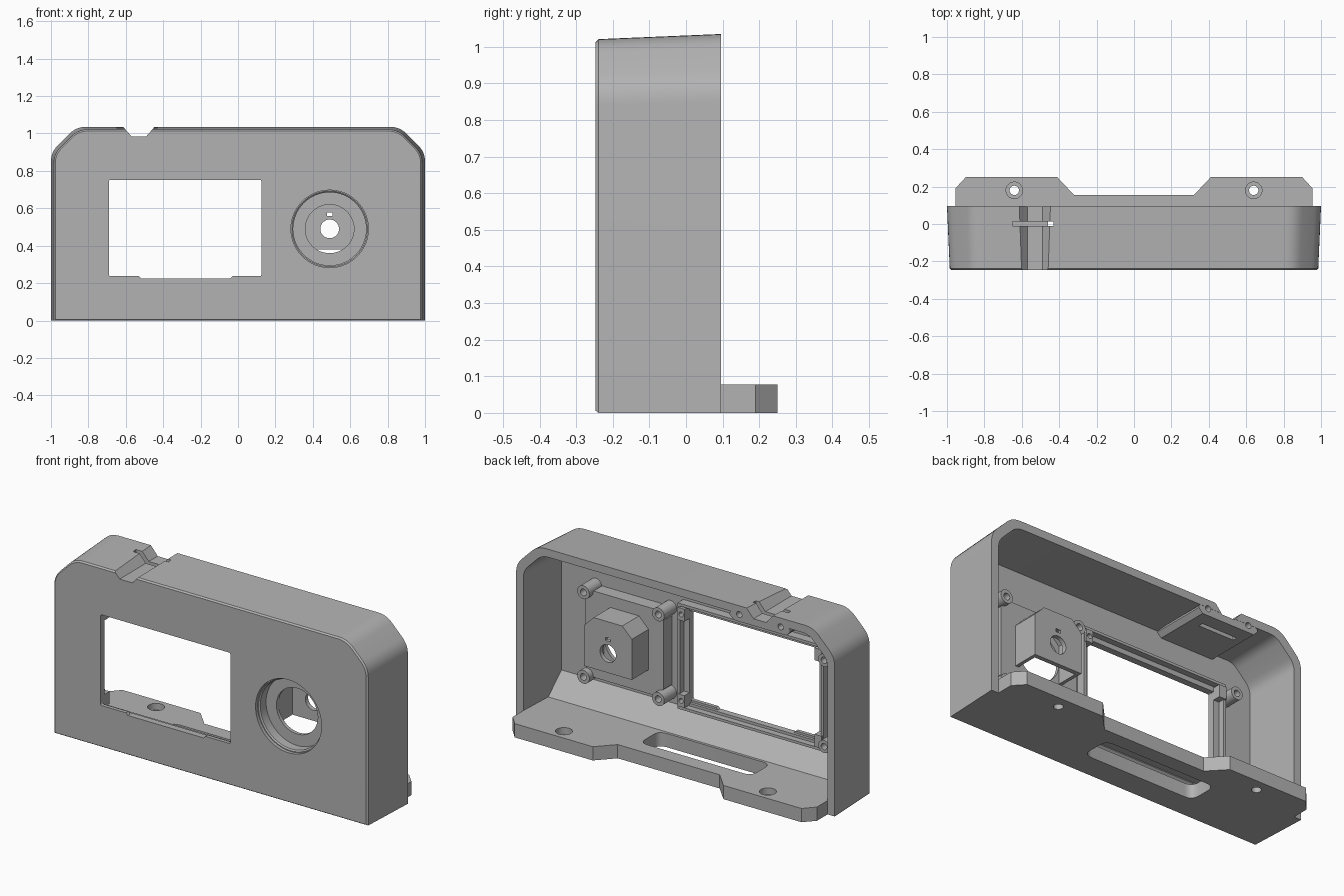
import bpy, bmesh, math
from mathutils import Vector

if "Cube" in bpy.data.objects:
    bpy.data.objects.remove(bpy.data.objects["Cube"])

grey = bpy.data.materials.new("plain_grey")
grey.use_nodes = True
grey.diffuse_color = (0.45, 0.45, 0.45, 1)
grey.node_tree.nodes["Principled BSDF"].inputs["Base Color"].default_value = (0.45, 0.45, 0.45, 1)


def rect(x0, x1, z0, z1):
    return [(x0, z0), (x1, z0), (x1, z1), (x0, z1)]


def circle(x, z, r, n=48):
    return [(x + r * math.cos(i * math.tau / n), z + r * math.sin(i * math.tau / n)) for i in range(n)]


def rounded(pts, radius, skip=(), steps=5):
    """Round the corners of an outline, leaving the skipped ones sharp."""
    out = []
    for i, p in enumerate(pts):
        p = Vector(p)
        if i in skip:
            out.append(tuple(p))
            continue
        a = p + (Vector(pts[i - 1]) - p).normalized() * radius
        b = p + (Vector(pts[(i + 1) % len(pts)]) - p).normalized() * radius
        for k in range(steps + 1):
            t = k / steps
            out.append(tuple(a * (1 - t) ** 2 + p * 2 * t * (1 - t) + b * t * t))
    return out


def chamfered(x0, x1, z0, z1, c):
    return [(x0, z0 + c), (x0 + c, z0), (x1 - c, z0), (x1, z0 + c),
            (x1, z1 - c), (x1 - c, z1), (x0 + c, z1), (x0, z1 - c)]


def loft(name, sections, axis="y"):
    """Closed solid through (depth, outline) sections along y, z or x."""
    place = {"y": lambda u, v, d: (u, d, v), "z": lambda u, v, d: (u, v, d),
             "x": lambda u, v, d: (d, u, v)}[axis]
    bm = bmesh.new()
    loops = [[bm.verts.new(place(u, v, d)) for u, v in pts] for d, pts in sections]
    for lo, hi in zip(loops, loops[1:]):
        for i in range(len(lo)):
            bm.faces.new((lo[i - 1], lo[i], hi[i], hi[i - 1]))
    bm.faces.new(loops[0])
    bm.faces.new(loops[-1])
    bmesh.ops.recalc_face_normals(bm, faces=bm.faces)
    mesh = bpy.data.meshes.new(name)
    bm.to_mesh(mesh)
    bm.free()
    mesh.materials.append(grey)
    obj = bpy.data.objects.new(name, mesh)
    bpy.context.scene.collection.objects.link(obj)
    return obj


def prism(name, pts, a, b, axis="y"):
    return loft(name, [(a, pts), (b, pts)], axis)


def cut(targets, *cutters):
    for c in cutters:
        c.hide_render = True
        for t in targets:
            m = t.modifiers.new("cut", "BOOLEAN")
            m.operation, m.solver, m.object = "DIFFERENCE", "EXACT", c
            bpy.context.view_layer.objects.active = t
            bpy.ops.object.modifier_apply(modifier=m.name)
        bpy.data.objects.remove(c)


def body_outline(w, top, bottom, c, radius):
    pts = [(-w, bottom), (w, bottom), (w, top - c), (w - c, top), (-w + c, top), (-w, top - c)]
    return rounded(pts, radius, skip=(0, 1))


# Shell with drafted sides and a small front bevel, hollow at the back
shell = loft("shell", [(-0.247, body_outline(0.977, 1.013, 0.006, 0.125, 0.05)),
                       (-0.239, body_outline(0.985, 1.021, 0, 0.13, 0.05)),
                       (0.095, body_outline(1.0, 1.035, 0, 0.135, 0.05))])
cut([shell], loft("cavity", [(-0.226, body_outline(0.94, 0.976, 0.078, 0.11, 0.04)),
                             (0.15, body_outline(0.957, 0.992, 0.078, 0.118, 0.04))]))

# Display window and dial opening
cut([shell],
    prism("window", rounded(rect(-0.69, 0.125, 0.237, 0.752), 0.01), -0.4, -0.15),
    prism("window_step", chamfered(-0.53, -0.03, 0.225, 0.3, 0.012), -0.4, -0.15),
    prism("dial_opening", circle(0.49, 0.49, 0.207, 64), -0.4, -0.15))

# Thickened notch in the top wall, with pin slot and screw holes
notch_boss = prism("notch_boss", chamfered(-0.72, -0.34, 0.945, 1.005, 0.025), -0.23, 0.094)
notch = [(-0.635, 1.06), (-0.57, 0.985), (-0.49, 0.985), (-0.425, 1.06)]
cut([shell, notch_boss],
    prism("notch", notch, -0.4, 0.3),
    prism("pin_slot", rect(-0.65, -0.43, -0.012, 0.014), 0.93, 1.1, "z"),
    *[prism("screw_hole", circle(x, 0.985, 0.017, 24), 0.0, 0.2) for x in (-0.66, -0.40)])

# Cable opening in the floor
cut([shell], prism("cable_opening", rounded(rect(-0.46, 0.24, -0.1, 0.07), 0.05), -0.1, 0.077 + 0.03, "z"))

# Sloped foot where the front panel meets the floor
prism("front_foot", [(-0.235, 0.07), (-0.115, 0.07), (-0.115, 0.078), (-0.226, 0.19), (-0.235, 0.19)],
      -0.945, 0.945, "x")

# Rear mounting shelf
half = [(0.32, 0.155), (0.41, 0.25), (0.90, 0.25), (0.955, 0.19), (0.955, 0.095)]
shelf = prism("mounting_shelf", half + [(-x, y) for x, y in reversed(half)], 0, 0.078, "z")
for x in (-0.64, 0.64):
    cut([shelf], prism("bore", circle(x, 0.18, 0.025, 32), -0.1, 0.2, "z"),
        prism("counterbore", circle(x, 0.18, 0.044, 32), 0.04, 0.2, "z"))

# Dial dish: raised plate behind the panel with a recessed floor
dial_plate = prism("dial_plate", chamfered(0.245, 0.735, 0.245, 0.735, 0.05), -0.228, -0.15)
cut([dial_plate], loft("dish", [(-0.3, circle(0.49, 0.49, 0.207, 64)), (-0.232, circle(0.49, 0.49, 0.207, 64)),
                                (-0.222, circle(0.49, 0.49, 0.195, 64)), (-0.17, circle(0.49, 0.49, 0.195, 64))]),
    prism("dish_bore", circle(0.49, 0.49, 0.13), -0.2, 0))

# Dial housing, open underneath, with shaft hole and key slot
w, c = 0.15, 0.06
housing_pts = [(0.49 - w, 0.38), (0.49 + w, 0.38), (0.49 + w, 0.67 - c), (0.49 + w - c, 0.67),
               (0.49 - w + c, 0.67), (0.49 - w, 0.67 - c)]
housing = prism("dial_housing", housing_pts, -0.152, 0.0)
inner_pts = [(0.49 + (x - 0.49) * 0.87, 0.49 + (z - 0.49) * 0.87) for x, z in housing_pts]
inner_pts[0], inner_pts[1] = (inner_pts[0][0], 0.3), (inner_pts[1][0], 0.3)
cut([housing], prism("hollow", inner_pts, -0.3, -0.025),
    prism("shaft_hole", circle(0.49, 0.49, 0.05, 32), -0.1, 0.1),
    prism("key_slot", rect(0.475, 0.505, 0.56, 0.578), -0.1, 0.1))

# Raised frame around the back of the window
frame = prism("window_frame", rect(-0.74, 0.175, 0.195, 0.795), -0.23, -0.175)
cut([frame], prism("frame_pocket", rect(-0.725, 0.16, 0.21, 0.78), -0.21, 0),
    prism("frame_window", rect(-0.69, 0.125, 0.225, 0.752), -0.4, 0))


def standoff(name, x, z, r, tip):
    post = prism(name, circle(x, z, r, 32), -0.23, tip)
    cut([post], prism("post_hole", circle(x, z, r * 0.5, 24), tip - 0.06, tip + 0.1))
    return post


# Standoffs for the dial board and the display board
for i, (sx, sz) in enumerate([(-1, -1), (1, -1), (-1, 1), (1, 1)]):
    standoff(f"dial_standoff_{i + 1}", 0.49 + sx * 0.235, 0.49 + sz * 0.24, 0.038, -0.115)
for i, z in enumerate((0.25, 0.74)):
    pad = prism(f"window_corner_pad_{i + 1}", rect(0.1255, 0.17, z - 0.035, z + 0.035), -0.23, -0.165)
    cut([pad], prism("pad_hole", circle(0.147, z, 0.014, 20), -0.2, 0))
    prism(f"window_clip_{i + 1}", rect(-0.735, -0.6905, z - 0.035, z + 0.035), -0.23, -0.165)
    standoff(f"window_standoff_{i + 1}", -0.775, z, 0.036, -0.13)

# Smooth the curves, keep the edges sharp
for obj in bpy.context.scene.objects:
    obj.select_set(obj.type == "MESH")
bpy.context.view_layer.objects.active = shell
bpy.ops.object.shade_smooth_by_angle(angle=math.radians(25))
